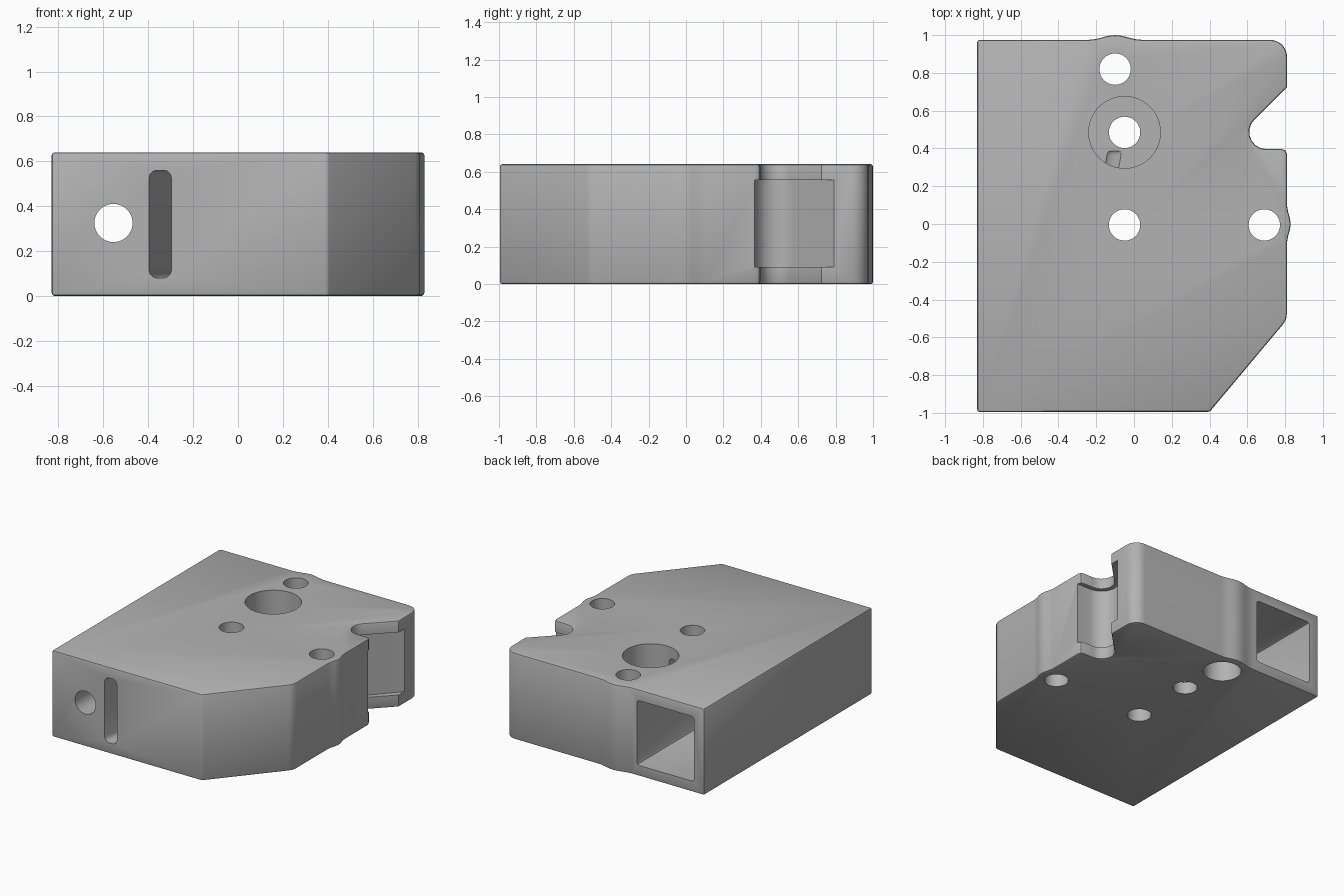
import bpy, bmesh, math

if "Cube" in bpy.data.objects:
    bpy.data.objects.remove(bpy.data.objects["Cube"])

HEIGHT = 0.64
LOW, HIGH = 0.09, 0.555

grey = bpy.data.materials.new("plain_grey")
grey.use_nodes = True
colour = (0.45, 0.45, 0.45, 1)
grey.diffuse_color = colour
grey.node_tree.nodes["Principled BSDF"].inputs["Base Color"].default_value = colour


def arc(cx, cy, r, a0, a1, n):
    steps = [math.radians(a0 + (a1 - a0) * i / n) for i in range(n + 1)]
    return [(cx + r * math.cos(a), cy + r * math.sin(a)) for a in steps]


def prism(name, outline, z0, z1):
    bm = bmesh.new()
    face = bm.faces.new([bm.verts.new((x, y, z0)) for x, y in outline])
    ext = bmesh.ops.extrude_face_region(bm, geom=[face])
    top = [v for v in ext["geom"] if isinstance(v, bmesh.types.BMVert)]
    bmesh.ops.translate(bm, verts=top, vec=(0, 0, z1 - z0))
    bmesh.ops.recalc_face_normals(bm, faces=bm.faces)
    mesh = bpy.data.meshes.new(name)
    bm.to_mesh(mesh)
    bm.free()
    obj = bpy.data.objects.new(name, mesh)
    bpy.context.collection.objects.link(obj)
    mesh.materials.append(grey)
    return obj


def round_edges(obj, width, segments=2, angle=50):
    mod = obj.modifiers.new("round_edges", "BEVEL")
    mod.width, mod.segments = width, segments
    mod.limit_method, mod.angle_limit = "ANGLE", math.radians(angle)


def rod(name, centre, r, z0, z1):
    return prism(name, arc(*centre, r, 0, 352.5, 47), z0, z1)


# Main body: bulges beside two holes, a side notch and a cut front corner
outline = [(-0.83, -0.995), (0.4, -0.995)]
outline += [(0.79, -0.53), (0.805, -0.505), (0.81, -0.47)]
outline += [(0.81 + 0.02 * math.cos(math.pi * t / 6) ** 2, 0.1 * t / 3) for t in range(-3, 4)]
outline += [(0.81, 0.37), (0.80, 0.39), (0.78, 0.397)]
outline += arc(0.70, 0.487, 0.09, 270, 135, 7)
outline += [(0.81, 0.725)]
outline += arc(0.72, 0.885, 0.09, 0, 90, 7)
outline += [(-0.1 - 0.14 * t / 4, 0.975 + 0.025 * math.cos(math.pi * t / 8) ** 2) for t in range(-4, 5)]
outline += [(-0.83, 0.975)]
body = prism("drilled_block", outline, 0, HEIGHT)
round_edges(body, 0.012)

cutters = []

# Upright holes
upright = [(-0.1, 0.82), (-0.05, 0.485), (-0.05, -0.005), (0.69, -0.005)]
for i, centre in enumerate(upright):
    cutters.append(rod(f"hole_cutter_{i}", centre, 0.083, -0.1, HEIGHT + 0.1))
cutters.append(rod("bearing_seat_cutter", upright[1], 0.19, LOW, HEIGHT + 0.1))
cutters.append(rod("lower_counterbore_cutter", upright[0], 0.13, -0.1, 0.25))

# Square pocket opening at the back, and the bolt hole reaching it from the front
pocket = prism("pocket_cutter", [(-0.75, -0.1), (-0.28, -0.1), (-0.28, 1.2), (-0.75, 1.2)], 0.08, 0.56)
round_edges(pocket, 0.02)
cutters.append(pocket)
bolt = rod("bolt_hole_cutter", (-0.555, -0.325), 0.085, 0, 1.2)
bolt.rotation_euler.x = math.pi / 2
bolt.location = (0, 0, 0.65)
cutters.append(bolt)

# Slanted slot running from the front to the bearing seat
slot = prism("slot_cutter", [(-0.415, -1.1), (-0.315, -1.1), (-0.05, 0.4), (-0.15, 0.4)], 0.08, 0.56)
round_edges(slot, 0.035, 3)
cutters.append(slot)

# Recess inside the side notch, leaving a lip above and below
recess = [(0.95, 0.365)] + arc(0.70, 0.487, 0.122, 270, 135, 7) + [(0.95, 0.945)]
recess = prism("notch_recess_cutter", recess, LOW, HIGH)
cutters.append(recess)

for cutter in cutters:
    cutter.hide_render = True
    cutter.hide_viewport = True
    mod = body.modifiers.new(cutter.name, "BOOLEAN")
    mod.operation, mod.solver, mod.object = "DIFFERENCE", "EXACT", cutter

# Apply the cuts, then discard the cutters
bpy.context.view_layer.update()
for cutter in cutters:
    cutter.hide_viewport = False
bpy.context.view_layer.objects.active = body
for obj in bpy.context.selected_objects:
    obj.select_set(False)
body.select_set(True)
for mod in list(body.modifiers):
    bpy.ops.object.modifier_apply(modifier=mod.name)
for cutter in cutters:
    bpy.data.objects.remove(cutter)
bpy.ops.object.shade_smooth_by_angle(angle=math.radians(30))
